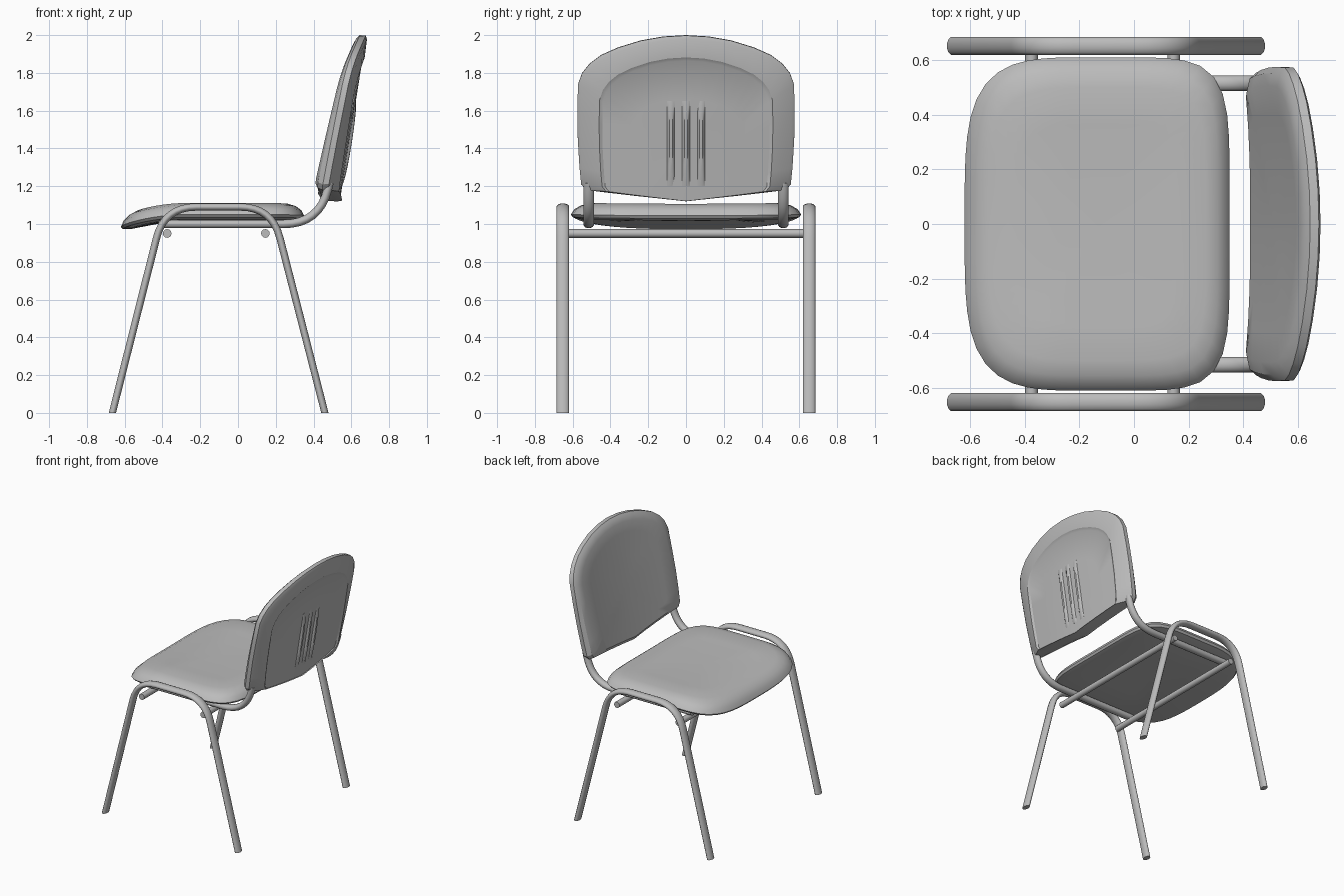
import bpy, bmesh, math
from mathutils import Vector

cube = bpy.data.objects.get("Cube")
if cube:
    bpy.data.objects.remove(cube)

grey = bpy.data.materials.new("plain grey")
grey.use_nodes = True
grey.diffuse_color = (0.5, 0.5, 0.5, 1)
grey.node_tree.nodes["Principled BSDF"].inputs["Base Color"].default_value = (0.5, 0.5, 0.5, 1)


def loft(name, rings, angle=35):
    """Skin closed rings of points; a one-point ring closes an end as a fan."""
    bm = bmesh.new()
    rows = [[bm.verts.new(p) for p in ring] for ring in rings]
    for a, b in zip(rows, rows[1:]):
        n = max(len(a), len(b))
        for i in range(n):
            j = (i + 1) % n
            if len(a) == 1:
                bm.faces.new((a[0], b[j], b[i]))
            elif len(b) == 1:
                bm.faces.new((a[i], a[j], b[0]))
            else:
                bm.faces.new((a[i], a[j], b[j], b[i]))
    for row in (rows[0], rows[-1]):
        if len(row) > 1:
            bm.faces.new(row)
    bmesh.ops.recalc_face_normals(bm, faces=bm.faces)
    mesh = bpy.data.meshes.new(name)
    bm.to_mesh(mesh)
    bm.free()
    obj = bpy.data.objects.new(name, mesh)
    obj.data.materials.append(grey)
    bpy.context.collection.objects.link(obj)
    bpy.ops.object.select_all(action="DESELECT")
    obj.select_set(True)
    bpy.context.view_layer.objects.active = obj
    bpy.ops.object.shade_smooth_by_angle(angle=math.radians(angle))
    return obj


def rounded(points, reach, steps=8):
    """Round the inner corners of an (x, z) path."""
    pts = [Vector(p) for p in points]
    out = [pts[0]]
    for a, b, c in zip(pts, pts[1:], pts[2:]):
        p = b + (a - b).normalized() * reach
        q = b + (c - b).normalized() * reach
        for k in range(steps + 1):
            t = k / steps
            out.append(p * (1 - t) ** 2 + b * 2 * t * (1 - t) + q * t * t)
    return out + [pts[-1]]


def tube(name, path, y, wide, thin, level_ends=False, sides=12):
    """Sweep an oval section along an (x, z) path."""
    rings = []
    last = len(path) - 1
    for i, p in enumerate(path):
        d = (path[min(i + 1, last)] - path[max(i - 1, 0)]).normalized()
        if level_ends and i in (0, last):
            d = Vector((0, 1 if i == 0 else -1))
        ring = []
        for k in range(sides):
            a = math.tau * (k + 0.5) / sides
            off = math.sin(a) * thin
            ring.append((p.x - d.y * off, y + math.cos(a) * wide, p.y + d.x * off))
        rings.append(ring)
    return loft(name, rings, 50)


# Leg hoops and back supports, one pair on each side
leg_path = rounded([(-0.665, 0), (-0.39, 1.09), (0.18, 1.09), (0.46, 0)], 0.17)
support_path = rounded([(-0.42, 1.0), (0.43, 1.0), (0.485, 1.22)], 0.19)
for side, s in (("left", 1), ("right", -1)):
    tube(side + "_leg_hoop", leg_path, 0.652 * s, 0.034, 0.02, True)
    tube(side + "_back_support", support_path, 0.515 * s, 0.029, 0.023)

# Cross bars under the seat
for name, x in (("front_cross_bar", -0.375), ("rear_cross_bar", 0.145)):
    loft(name, [[(x + 0.023 * math.cos(math.tau * k / 12), y,
                  0.95 + 0.023 * math.sin(math.tau * k / 12)) for k in range(12)]
                for y in (-0.63, 0.63)], 50)


# Seat cushion: rounded outline, domed rim, front edge bent down
def seat_ring(scale, z, count=64):
    ring = []
    for k in range(count):
        a = math.tau * k / count
        c, s = math.cos(a), math.sin(a)
        e = 5.5 if c > 0 else 4
        r = scale / (abs(c) ** e + abs(s) ** e) ** (1 / e)
        x, y = -0.135 + 0.485 * r * c, 0.61 * r * s
        droop = max(0, -0.3 - x) / 0.32
        sag = 0.02 * (1 - (y / 0.61) ** 2)
        ring.append((x, y, z - 0.045 * droop ** 1.6 - sag * (0.3 + 0.7 * droop)))
    return ring


seat_profile = [(0.45, 1.025), (0.9, 1.025), (0.98, 1.035), (1, 1.05), (0.97, 1.078),
                (0.91, 1.1), (0.82, 1.113), (0.6, 1.11), (0.3, 1.106)]
loft("seat", [[(-0.135, 0, 1.019)]] + [seat_ring(*p) for p in seat_profile]
     + [[(-0.135, 0, 1.1)]])

# Backrest outline as (y, z), mirrored
half = [(0, 2.0), (0.12, 1.993), (0.24, 1.972), (0.36, 1.935), (0.45, 1.895), (0.51, 1.85),
        (0.55, 1.8), (0.572, 1.74), (0.575, 1.6), (0.573, 1.45), (0.564, 1.3), (0.555, 1.21),
        (0.53, 1.18), (0.4, 1.164), (0.27, 1.149), (0.13, 1.134), (0, 1.12)]
outline = half + [(-y, z) for y, z in reversed(half[1:-1])]


def back_x(y, z, offset):
    return 0.445 + 0.2 * (z - 1.2) + 0.04 * (1 - (y / 0.57) ** 2) + offset


def front_depth(z):
    return -0.052 + 0.035 * (z - 1.2)


def panel_depth(z):
    return 0.05 + 0.04 * (1.87 - z)


def back_ring(sy, sz, pivot, depth):
    ring = []
    for y, z in outline:
        y, z = y * sy, pivot + (z - pivot) * sz
        ring.append((back_x(y, z, depth(z)), y, z))
    return ring


# Padded front, rim, then the rear frame around a sunken panel
def sunk(z):
    return panel_depth(z) - 0.01


mid = 1.53
loft("backrest", [
    [(back_x(0, mid, front_depth(mid)), 0, mid)],
    back_ring(0.4, 0.4, mid, front_depth),
    back_ring(0.7, 0.75, mid, front_depth),
    back_ring(0.88, 0.9, mid, front_depth),
    back_ring(0.96, 0.965, mid, lambda z: front_depth(z) * 0.6),
    back_ring(1, 1, mid, lambda z: 0),
    back_ring(1, 0.995, mid, lambda z: 0.032),
    back_ring(0.97, 0.975, 1.125, lambda z: 0.042),
    back_ring(0.80, 0.865, 1.125, panel_depth),
    back_ring(0.77, 0.845, 1.125, sunk),
    back_ring(0.5, 0.55, 1.25, sunk),
    back_ring(0.25, 0.28, 1.38, sunk),
    [(back_x(0, 1.45, sunk(1.45)), 0, 1.45)],
], 28)

# Three raised ribs on the rear panel
for name, y0 in (("left_rib", 0.08), ("middle_rib", 0), ("right_rib", -0.08)):
    rings = []
    for k in range(9):
        t = k / 8
        z = 1.2 + 0.45 * t
        rise = 0.014 * math.sin(math.pi * t) ** 0.5
        rings.append([(back_x(y0, z, sunk(z) + dx), y0 + dy, z) for dy, dx in
                      ((-0.022, -0.01), (-0.02, 0), (-0.008, rise),
                       (0.008, rise), (0.02, 0), (0.022, -0.01))])
    loft(name, rings, 40)
